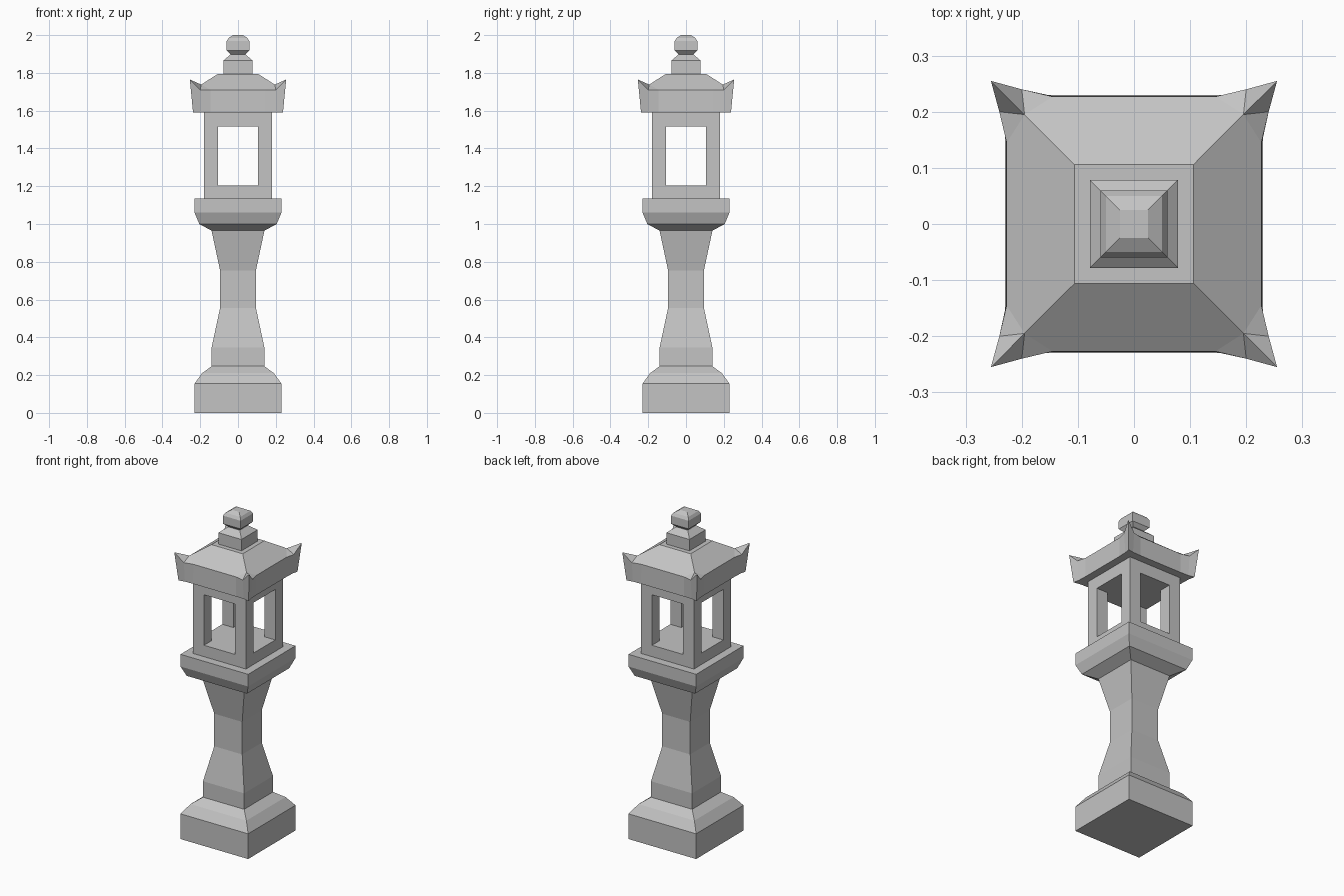
import bpy, bmesh

cube = bpy.data.objects.get("Cube")
if cube:
    bpy.data.objects.remove(cube, do_unlink=True)

stone = bpy.data.materials.new("grey stone")
stone.use_nodes = True
GREY = (0.55, 0.55, 0.55, 1)
stone.diffuse_color = GREY
stone.node_tree.nodes["Principled BSDF"].inputs["Base Color"].default_value = GREY


def finish(name, bm):
    bmesh.ops.recalc_face_normals(bm, faces=bm.faces)
    mesh = bpy.data.meshes.new(name)
    bm.to_mesh(mesh)
    bm.free()
    mesh.materials.append(stone)
    obj = bpy.data.objects.new(name, mesh)
    bpy.context.collection.objects.link(obj)
    return obj


def bridge(bm, low, high):
    n = len(low)
    for i in range(n):
        j = (i + 1) % n
        bm.faces.new((low[i], low[j], high[j], high[i]))


def square_loft(name, profile):
    """Stack square rings given as (half width, height) and cap both ends."""
    bm = bmesh.new()
    rings = [[bm.verts.new((sx * h, sy * h, z))
              for sx, sy in ((-1, -1), (1, -1), (1, 1), (-1, 1))]
             for h, z in profile]
    for low, high in zip(rings, rings[1:]):
        bridge(bm, low, high)
    bm.faces.new(rings[0])
    bm.faces.new(rings[-1])
    return finish(name, bm)


def box(name, hx, hy, z0, z1):
    bm = bmesh.new()
    bmesh.ops.create_cube(bm, size=2)
    for v in bm.verts:
        v.co = (v.co.x * hx, v.co.y * hy, z1 if v.co.z > 0 else z0)
    return finish(name, bm)


# Stepped foot, waisted shaft and the platform above it
square_loft("base", [(0.23, 0), (0.23, 0.155), (0.19, 0.21), (0.14, 0.247)])
square_loft("shaft", [(0.14, 0.247), (0.14, 0.345), (0.095, 0.555),
                      (0.095, 0.755), (0.14, 0.965)])
square_loft("platform", [(0.14, 0.965), (0.205, 1.0), (0.23, 1.06), (0.23, 1.135)])

# Light chamber with crossing window openings
chamber = square_loft("light_chamber", [(0.18, 1.135), (0.18, 1.59)])
for axis, hx, hy in (("x", 0.3, 0.105), ("y", 0.105, 0.3)):
    cutter = box("window_cutter_" + axis, hx, hy, 1.205, 1.515)
    cutter.hide_render = True
    cutter.hide_set(True)
    cutter.display_type = 'WIRE'
    cut = chamber.modifiers.new("window_" + axis, 'BOOLEAN')
    cut.operation = 'DIFFERENCE'
    cut.solver = 'EXACT'
    cut.object = cutter

# Roof with upturned corners, made as one quarter turned four times
bm = bmesh.new()


def turned(x, y, z, q):
    for _ in range(q):
        x, y = -y, x
    return bm.verts.new((x, y, z))


lower, upper, hips, crown = [], [], [], []
for q in range(4):
    lower += [turned(*p, q) for p in ((0.228, 0.145, 1.59), (0.23, 0.2, 1.59),
                                      (0.238, 0.238, 1.59), (0.2, 0.23, 1.59),
                                      (0.145, 0.228, 1.59))]
    upper += [turned(*p, q) for p in ((0.227, 0.145, 1.71), (0.24, 0.2, 1.71),
                                      (0.255, 0.255, 1.765), (0.2, 0.24, 1.71),
                                      (0.145, 0.227, 1.71))]
    hips.append(turned(0.195, 0.195, 1.738, q))
    crown.append(turned(0.106, 0.106, 1.795, q))
bridge(bm, lower, upper)
bm.faces.new(lower)
bm.faces.new(crown)
for q in range(4):
    rim = upper[5 * q:5 * q + 5]
    for a, b in zip(rim, rim[1:]):
        bm.faces.new((a, b, hips[q]))
    n = (q + 1) % 4
    bm.faces.new((rim[4], upper[5 * n], hips[n], crown[n], crown[q], hips[q]))
finish("roof", bm)

# Finial block and faceted ball
square_loft("finial_block", [(0.078, 1.795), (0.078, 1.865), (0.04, 1.897)])
square_loft("finial_ball", [(0.035, 1.893), (0.06, 1.918), (0.06, 1.968),
                            (0.05, 1.985), (0.025, 2.0)])
